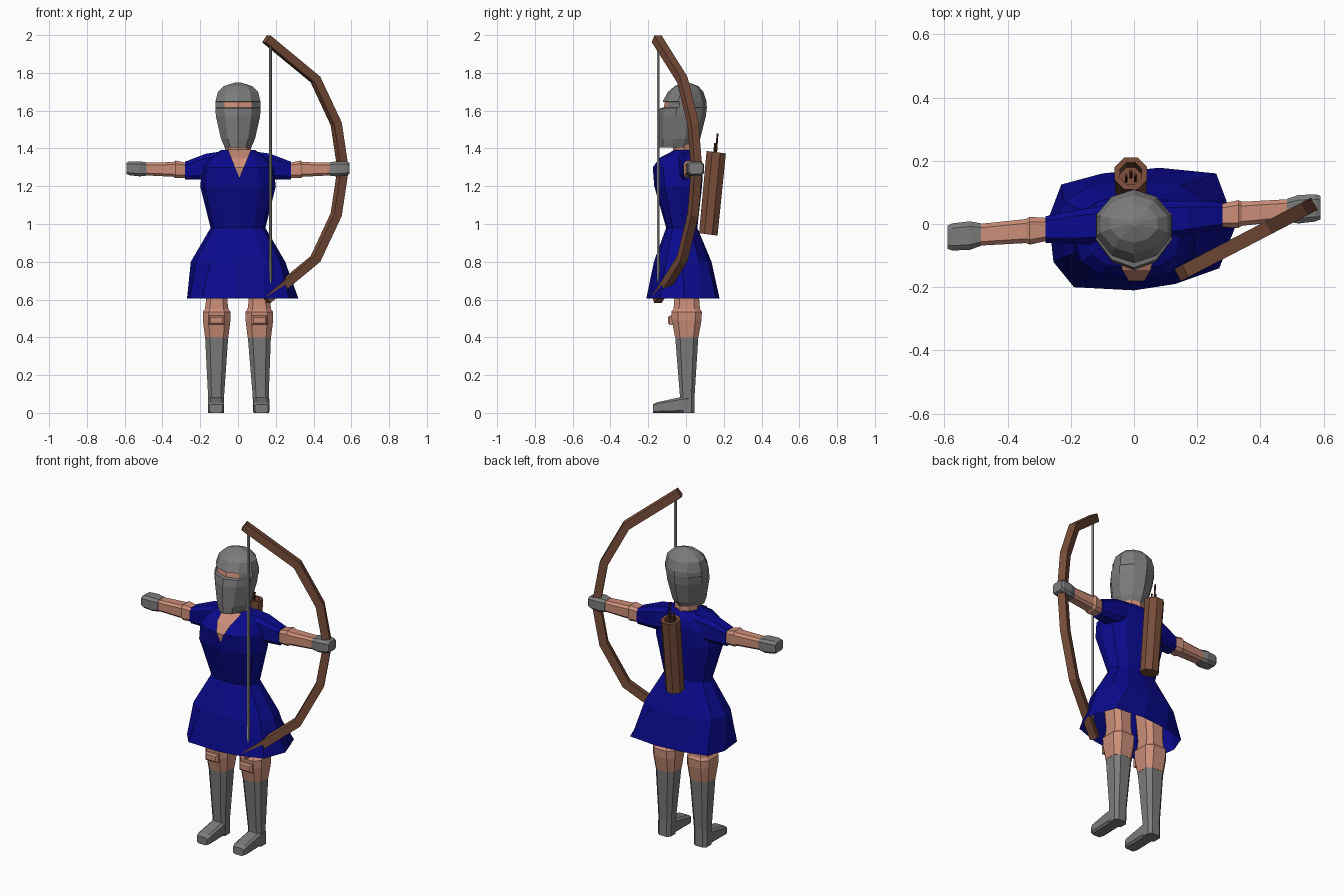
import bpy, bmesh, math
from mathutils import Vector

if "Cube" in bpy.data.objects:
    bpy.data.objects.remove(bpy.data.objects["Cube"])


def material(name, rgb):
    m = bpy.data.materials.new(name)
    m.diffuse_color = (*rgb, 1)
    m.use_nodes = True
    m.node_tree.nodes["Principled BSDF"].inputs["Base Color"].default_value = m.diffuse_color
    return m


STEEL = material("grey_steel", (0.20, 0.20, 0.20))
CLOTH = material("blue_cloth", (0.003, 0.003, 0.27))
SKIN = material("skin", (0.60, 0.27, 0.19))
WOOD = material("brown_wood", (0.19, 0.075, 0.042))
STRING = material("pale_string", (0.40, 0.40, 0.38))
DARK = material("dark_wood", (0.09, 0.035, 0.02))


def loft(name, rings, mat, start=True, end=True):
    """Skin a list of equal-length point rings."""
    bm = bmesh.new()
    vs = [[bm.verts.new(p) for p in r] for r in rings]
    n = len(vs[0])
    for a, b in zip(vs, vs[1:]):
        for i in range(n):
            j = (i + 1) % n
            bm.faces.new((a[i], a[j], b[j], b[i]))
    if start:
        bm.faces.new(vs[0][::-1])
    if end:
        bm.faces.new(vs[-1])
    bmesh.ops.recalc_face_normals(bm, faces=bm.faces)
    me = bpy.data.meshes.new(name)
    bm.to_mesh(me)
    bm.free()
    me.materials.append(mat)
    ob = bpy.data.objects.new(name, me)
    bpy.context.collection.objects.link(ob)
    return ob


def section(a, b, n, p=2.0, turn=0.0):
    """Superellipse outline scaled to half-sizes a, b."""
    pts = []
    for i in range(n):
        t = turn + math.tau * i / n
        c, s = math.cos(t), math.sin(t)
        pts.append([math.copysign(abs(c) ** (2 / p), c), math.copysign(abs(s) ** (2 / p), s)])
    mu, mv = max(abs(q[0]) for q in pts), max(abs(q[1]) for q in pts)
    return [(a * u / mu, b * v / mv) for u, v in pts]


def level(z, rx, yf, yb, cx=0.0, n=12, p=2.0, turn=0.0):
    """Horizontal ring spanning yf..yb."""
    return [(cx + u, (yf + yb) / 2 + v, z) for u, v in section(rx, (yb - yf) / 2, n, p, turn)]


OCT = math.pi / 8

# Tunic: flared open skirt, waist, chest and shoulders
hem = [(.32, -.01), (.29, .08), (.26, .16), (.08, .178), (-.10, .16), (-.23, .125),
       (-.27, .02), (-.255, -.12), (-.19, -.2), (0, -.21), (.13, -.19), (.27, -.14)]
rows = [(.80, .25, -.17, .135), (.98, .145, -.105, .06), (1.20, .20, -.168, .085),
        (1.30, .187, -.176, .09), (1.35, .15, -.14, .08), (1.392, .09, -.06, .05)]
loft("tunic", [[(x, y, .605) for x, y in hem]] + [level(*r, p=2.5) for r in rows],
     CLOTH, start=False)

# Neck opening plate on the chest
bm = bmesh.new()
strip = []
for z, w, y in ((1.25, .002, -.178), (1.30, .024, -.181), (1.35, .045, -.146), (1.394, .062, -.065)):
    strip.append([bm.verts.new((.008 + s * w, y, z)) for s in (-1, 1)])
for a, b in zip(strip, strip[1:]):
    bm.faces.new((a[0], a[1], b[1], b[0]))
me = bpy.data.meshes.new("neck_opening")
bm.to_mesh(me)
bm.free()
me.materials.append(SKIN)
bpy.context.collection.objects.link(bpy.data.objects.new("neck_opening", me))

loft("neck", [level(z, .07, -.07, .055, n=8) for z in (1.36, 1.46)], SKIN)

# Helmet with a slit showing skin
rows = [(1.405, .07, -.143, .05), (1.45, .09, -.145, .075), (1.57, .117, -.146, .105),
        (1.613, .12, -.138, .11), (1.617, .12, -.118, .11), (1.645, .119, -.112, .109),
        (1.648, .119, -.124, .109), (1.70, .106, -.095, .092), (1.73, .075, -.06, .065),
        (1.75, .012, -.008, .012)]
helmet = loft("helmet", [level(*r, n=10, p=1.85, turn=-math.pi / 2) for r in rows], STEEL)
helmet.data.materials.append(SKIN)
for f in helmet.data.polygons:
    if 1.62 < f.center.z < 1.64 and f.center.y < -.06 and abs(f.center.x) < .06:
        f.material_index = 1


def across(s, x, hy, z0, z1, p=4):
    """Arm ring at distance x from the centre on side s."""
    cy = .005 + s * .08 * x
    return [(s * x, cy + u, (z0 + z1) / 2 + v)
            for u, v in section(hy, (z1 - z0) / 2, 8, p, OCT)]


for s, side in ((1, "right"), (-1, "left")):
    # Arms and fists
    loft(side + "_sleeve", [across(s, .08, .06, 1.25, 1.385), across(s, .17, .055, 1.235, 1.372),
                            across(s, .28, .042, 1.235, 1.33)], CLOTH)
    loft(side + "_arm", [across(s, .26, .034, 1.245, 1.322), across(s, .33, .044, 1.243, 1.336),
                         across(s, .342, .038, 1.25, 1.328), across(s, .50, .034, 1.258, 1.324)], SKIN)
    loft(side + "_fist", [across(s, .485, .036, 1.256, 1.326), across(s, .52, .045, 1.252, 1.332),
                          across(s, .575, .043, 1.258, 1.332), across(s, .59, .037, 1.265, 1.324)], STEEL)

    # Legs: thigh, knee, boot and foot
    cx = s * .113
    leg = lambda z, w, yf, yb, c=cx: level(z, w, yf, yb, c, 8, 3.2, OCT)
    loft(side + "_leg", [leg(.40, .062, -.058, .066), leg(.49, .073, -.075, .082),
                         leg(.535, .073, -.078, .084), leg(.55, .062, -.066, .074),
                         leg(.60, .056, -.062, .07), leg(.85, .07, -.08, .06)], SKIN)
    loft(side + "_boot", [leg(0, .042, -.03, .046, s * .12 + .003),
                          leg(.10, .043, -.033, .046, s * .118 + .002),
                          leg(.40, .061, -.057, .065)], STEEL)
    fx = s * .12 + .004
    loft(side + "_foot", [[(fx + u, y, h / 2 + v) for u, v in section(w, h / 2, 8, 5, OCT)]
                          for y, w, h in ((.03, .04, .09), (-.03, .042, .083),
                                          (-.155, .042, .056), (-.175, .034, .045))], STEEL)
    # Knee pad
    loft(side + "_knee_pad", [[(cx + u, y, .49 + v) for u, v in section(w, h, 4, 2, math.pi / 4)]
                              for y, w, h in ((-.06, .043, .026), (-.088, .041, .024),
                                              (-.096, .032, .015))], SKIN)

# Bow: square bar following a bent path in a slanted vertical plane
half = [(.15, 1.98), (.41, 1.765), (.52, 1.53), (.556, 1.29)]
path = half + [(x, 2.58 - z) for x, z in half[-2::-1]]
pts = [Vector((x, -.155 + (x - .15) * .52, z)) for x, z in path]
flat = Vector((.52, -1, 0)).normalized()
bars = []
for i, p in enumerate(pts):
    d_in = (p - pts[i - 1]).normalized() if i else None
    d_out = (pts[i + 1] - p).normalized() if i < len(pts) - 1 else None
    d = ((d_in or d_out) + (d_out or d_in)).normalized()
    perp = d.cross(flat).normalized()
    bars.append([p + flat * a * .022 + perp * b * .023
                 for a, b in ((-1, -1), (1, -1), (1, 1), (-1, 1))])
loft("bow", bars, WOOD)
loft("bow_string", [level(z, .007, -.153, -.139, .172, 6) for z in (.62, 1.96)], STRING)

# Quiver: tilted hollow octagonal tube with arrows
qx = -.01


def tube(y, z, r):
    return [(qx + u, y + v, z - .13 * v) for u, v in section(r, r, 8, 2, OCT)]


loft("quiver", [tube(.118, .945, .049), tube(.160, 1.38, .051),
                tube(.160, 1.38, .034), tube(.145, 1.22, .034)], WOOD)
for i, (dx, dy, top) in enumerate(((0, .005, 1.48), (-.015, -.008, 1.43), (.014, -.006, 1.42))):
    loft("arrow_%d" % (i + 1), [level(z, .005, y + dy - .005, y + dy + .005, qx + dx, 5)
                                for z, y in ((1.2, .142), (top, .162))], DARK)
